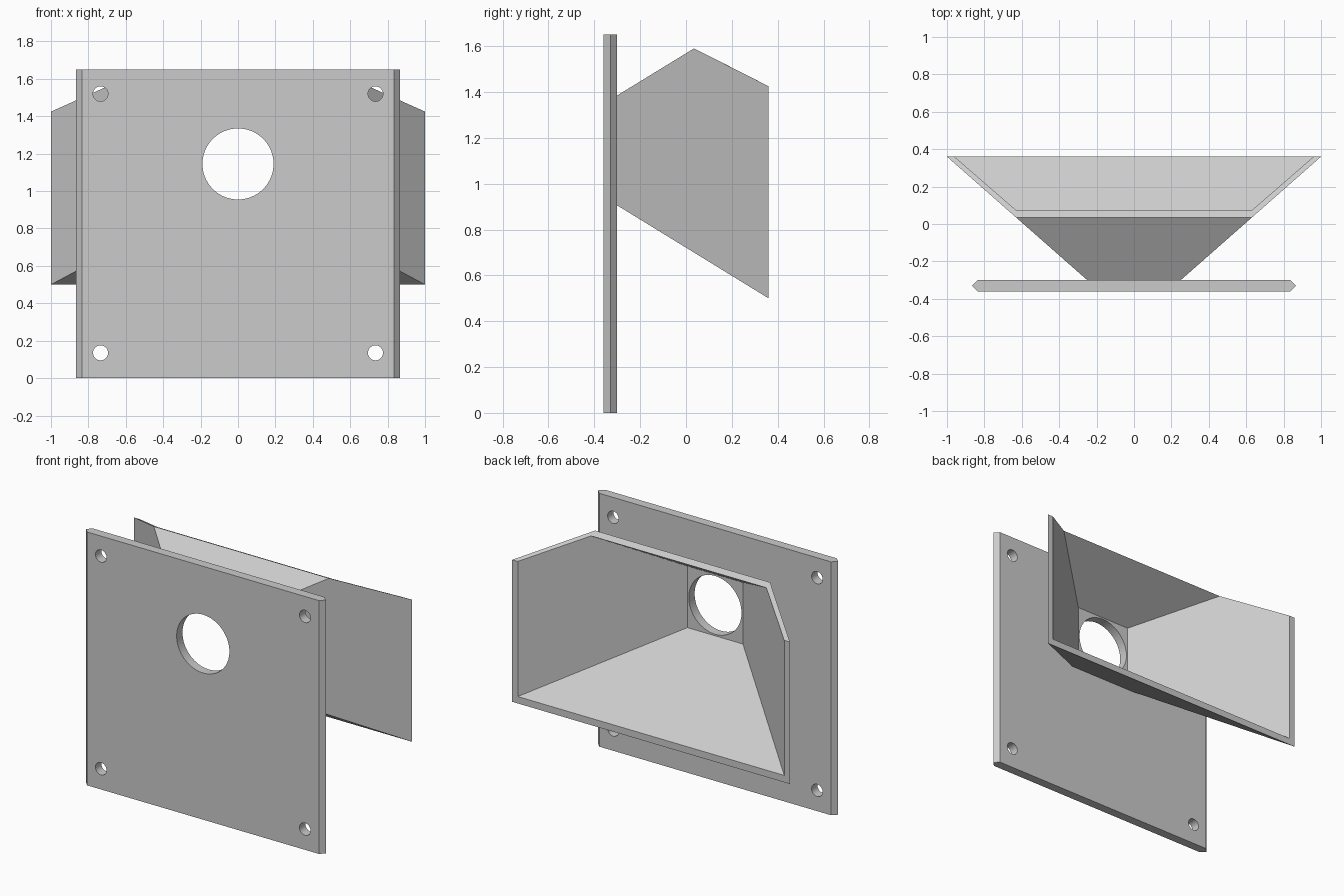
import bpy, bmesh
from math import radians

cube = bpy.data.objects.get("Cube")
if cube:
    bpy.data.objects.remove(cube, do_unlink=True)

grey = bpy.data.materials.new("plain grey")
grey.use_nodes = True
colour = (0.6, 0.6, 0.6, 1)
grey.diffuse_color = colour
grey.node_tree.nodes["Principled BSDF"].inputs["Base Color"].default_value = colour

FRONT, MOUNT, REAR = -0.36, -0.30, 0.36
AXIS_Z = 1.145


def finish(name, bm):
    bmesh.ops.recalc_face_normals(bm, faces=bm.faces)
    mesh = bpy.data.meshes.new(name)
    bm.to_mesh(mesh)
    bm.free()
    mesh.materials.append(grey)
    obj = bpy.data.objects.new(name, mesh)
    bpy.context.collection.objects.link(obj)
    return obj


# Mounting plate: chamfered side edges, extruded upward
bm = bmesh.new()
mid = (FRONT + MOUNT) / 2
profile = [(-0.865, mid), (-0.835, FRONT), (0.835, FRONT),
           (0.865, mid), (0.835, MOUNT), (-0.835, MOUNT)]
base = bm.faces.new([bm.verts.new((x, y, 0)) for x, y in profile])
ext = bmesh.ops.extrude_face_region(bm, geom=[base])
top = [v for v in ext["geom"] if isinstance(v, bmesh.types.BMVert)]
bmesh.ops.translate(bm, verts=top, vec=(0, 0, 1.65))
plate = finish("mounting_plate", bm)


# Round holes through the plate
def drill(name, x, z, radius):
    bpy.ops.mesh.primitive_cylinder_add(vertices=64, radius=radius, depth=0.3,
                                        location=(x, mid, z), rotation=(radians(90), 0, 0))
    cutter = bpy.context.object
    cutter.name = name
    cutter.hide_render = True
    cutter.data.materials.append(grey)
    mod = plate.modifiers.new(name, "BOOLEAN")
    mod.operation = "DIFFERENCE"
    mod.solver = "EXACT"
    mod.object = cutter
    bpy.context.view_layer.objects.active = plate
    bpy.ops.object.modifier_apply(modifier=name)
    bpy.data.objects.remove(cutter, do_unlink=True)


drill("centre_hole", 0, AXIS_Z, 0.19)
for x in (-0.735, 0.735):
    for z in (0.135, 1.52):
        drill("screw_hole", x, z, 0.04)


# Flared hood: outer and inner skins joined along the rims
def skin(bm, near, far, ridge_y, ridge_z):
    """near and far are (half width, half height) at the plate and at the rear."""
    t = (ridge_y - MOUNT) / (REAR - MOUNT)
    ridge_x = near[0] + t * (far[0] - near[0])
    sides = []
    for s in (-1, 1):
        pts = [(s * near[0], MOUNT, AXIS_Z - near[1]),
               (s * far[0], REAR, AXIS_Z - far[1]),
               (s * far[0], REAR, 1.425),
               (s * ridge_x, ridge_y, ridge_z),
               (s * near[0], MOUNT, AXIS_Z + near[1])]
        sides.append([bm.verts.new(p) for p in pts])
    left, right = sides
    bm.faces.new(left)
    bm.faces.new(right)
    for i, j in ((0, 1), (3, 4)):
        bm.faces.new((left[i], left[j], right[j], right[i]))
    rear = left[1:4] + right[3:0:-1]
    mount = [left[0], left[4], right[4], right[0]]
    return rear, mount


bm = bmesh.new()
outer = skin(bm, (0.25, 0.24), (1.0, 0.645), 0.035, 1.59)
inner = skin(bm, (0.20, 0.20), (0.96, 0.60), 0.075, 1.57)
for a, b in zip(outer, inner):
    for i in range(len(a)):
        j = (i + 1) % len(a)
        bm.faces.new((a[i], a[j], b[j], b[i]))
finish("flared_hood", bm)

# Smooth hole walls, sharp edges elsewhere
bpy.ops.object.select_all(action="DESELECT")
plate.select_set(True)
bpy.context.view_layer.objects.active = plate
bpy.ops.object.shade_smooth_by_angle(angle=radians(30))
